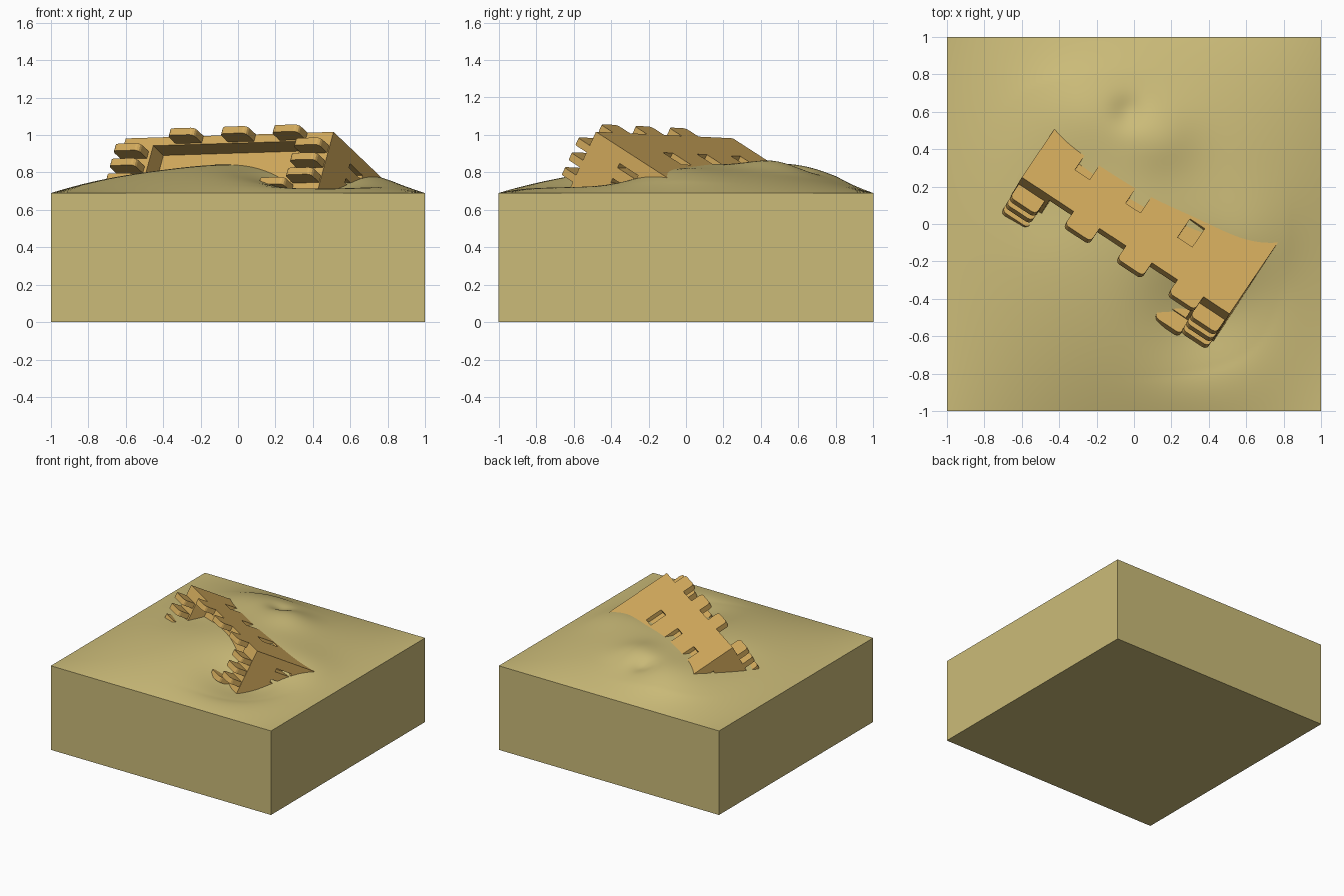
import bpy, bmesh, math
from mathutils import Vector, Matrix

if "Cube" in bpy.data.objects:
    bpy.data.objects.remove(bpy.data.objects["Cube"])


def material(name, col):
    m = bpy.data.materials.new(name)
    m.diffuse_color = (*col, 1)
    m.use_nodes = True
    m.node_tree.nodes["Principled BSDF"].inputs["Base Color"].default_value = m.diffuse_color
    return m


SAND = material("sand", (0.60, 0.50, 0.19))
CLAY = material("clay", (0.66, 0.41, 0.11))


def finish(bm, name, mat=None):
    bmesh.ops.recalc_face_normals(bm, faces=bm.faces)
    me = bpy.data.meshes.new(name)
    bm.to_mesh(me)
    bm.free()
    ob = bpy.data.objects.new(name, me)
    bpy.context.collection.objects.link(ob)
    if mat:
        me.materials.append(mat)
    return ob


# ---- sand block with a dune surface
BUMPS = [  # x, y, height, radius
    (0.36, -0.47, -0.095, 0.21), (-0.25, 0.62, 0.055, 0.20),
    (0.14, 0.47, 0.045, 0.13), (-0.03, 0.60, -0.03, 0.06),
    (-0.45, 0.1, -0.015, 0.15), (0.62, -0.08, 0.03, 0.18)]


def dune(x, y):
    f = (1 - x * x) * (1 - y * y)
    h = 0.155 * f
    for bx, by, a, r in BUMPS:
        d2 = (x - bx) ** 2 + (y - by) ** 2
        h += a * math.exp(-d2 / (2 * r * r)) * min(1, 3 * f)
    return 0.69 + h


bm = bmesh.new()
bmesh.ops.create_grid(bm, x_segments=100, y_segments=100, size=1)
for v in bm.verts:
    v.co.z = dune(v.co.x, v.co.y)
rim = [e for e in bm.edges if e.is_boundary]
ext = bmesh.ops.extrude_edge_only(bm, edges=rim)["geom"]
for v in ext:
    if isinstance(v, bmesh.types.BMVert):
        v.co.z = 0
bmesh.ops.contextual_create(bm, geom=[e for e in ext if isinstance(e, bmesh.types.BMEdge)])
sand = finish(bm, "sand_block", SAND)
bpy.context.view_layer.objects.active = sand
sand.select_set(True)
bpy.ops.object.shade_smooth_by_angle(angle=math.radians(35))

# ---- tilted frame of the buried tower: u along the rim, v down, w into the sand
u = Vector((1.11, -0.73, 0.035)).normalized()
w = Vector((0.49, 0.73, -0.47))
w = (w - u * w.dot(u)).normalized()
v_ = w.cross(u)
FRAME = Matrix.Translation((-0.60, 0.25, 0.982)) @ Matrix((u, v_, w)).transposed().to_4x4()
W, T, L = 1.33, 0.36, 0.75      # tower width, thickness, length


def box(bm, lo, hi):
    lo, hi = Vector(lo), Vector(hi)
    m = Matrix.Translation((lo + hi) / 2) @ Matrix.Diagonal((*(hi - lo), 1))
    return bmesh.ops.create_cube(bm, size=1, matrix=m)["verts"]


# tower body
bm = bmesh.new()
box(bm, (0, 0, 0), (W, T, L))
tower = finish(bm, "tower_body", CLAY)

# cutters: roof recess and window slits on all four sides
bm = bmesh.new()
box(bm, (0.19, 0.05, -0.1), (W - 0.19, T - 0.05, 0.11))
for s in (0.26, 0.585, 0.917):
    for q in (0, T):
        box(bm, (s - 0.047, q - 0.03, 0.215), (s + 0.047, q + 0.03, 0.35))
for q in (0.09, 0.18, 0.27):
    for s in (0, W):
        box(bm, (s - 0.09, q - 0.013, 0.215), (s + 0.09, q + 0.013, 0.35))
cutter = finish(bm, "tower_cutter")
cutter.hide_render = True
cutter.hide_set(True)
mod = tower.modifiers.new("cut", "BOOLEAN")
mod.object = cutter
mod.solver = "EXACT"

# battlements around the rim
bm = bmesh.new()
spots = [(s, q) for s in (0.415, 0.75, 1.08) for q in (0.021, T - 0.021)]
spots += [(s, q) for s in (0.088, W - 0.088) for q in (0.105, 0.195, 0.285)]
for s, q in spots:
    vs = box(bm, (s - 0.083, q - 0.021, -0.095), (s + 0.083, q + 0.021, 0.005))
    ends = [e for e in {e for v in vs for e in v.link_edges}
            if all(v.co.z < -0.05 for v in e.verts)
            and abs(e.verts[0].co.x - e.verts[1].co.x) < 0.01]
    bmesh.ops.bevel(bm, geom=ends, offset=0.025, segments=3, profile=0.5, affect="EDGES")
merlons = finish(bm, "battlements", CLAY)

for ob in (tower, cutter, merlons):
    ob.matrix_world = FRAME
